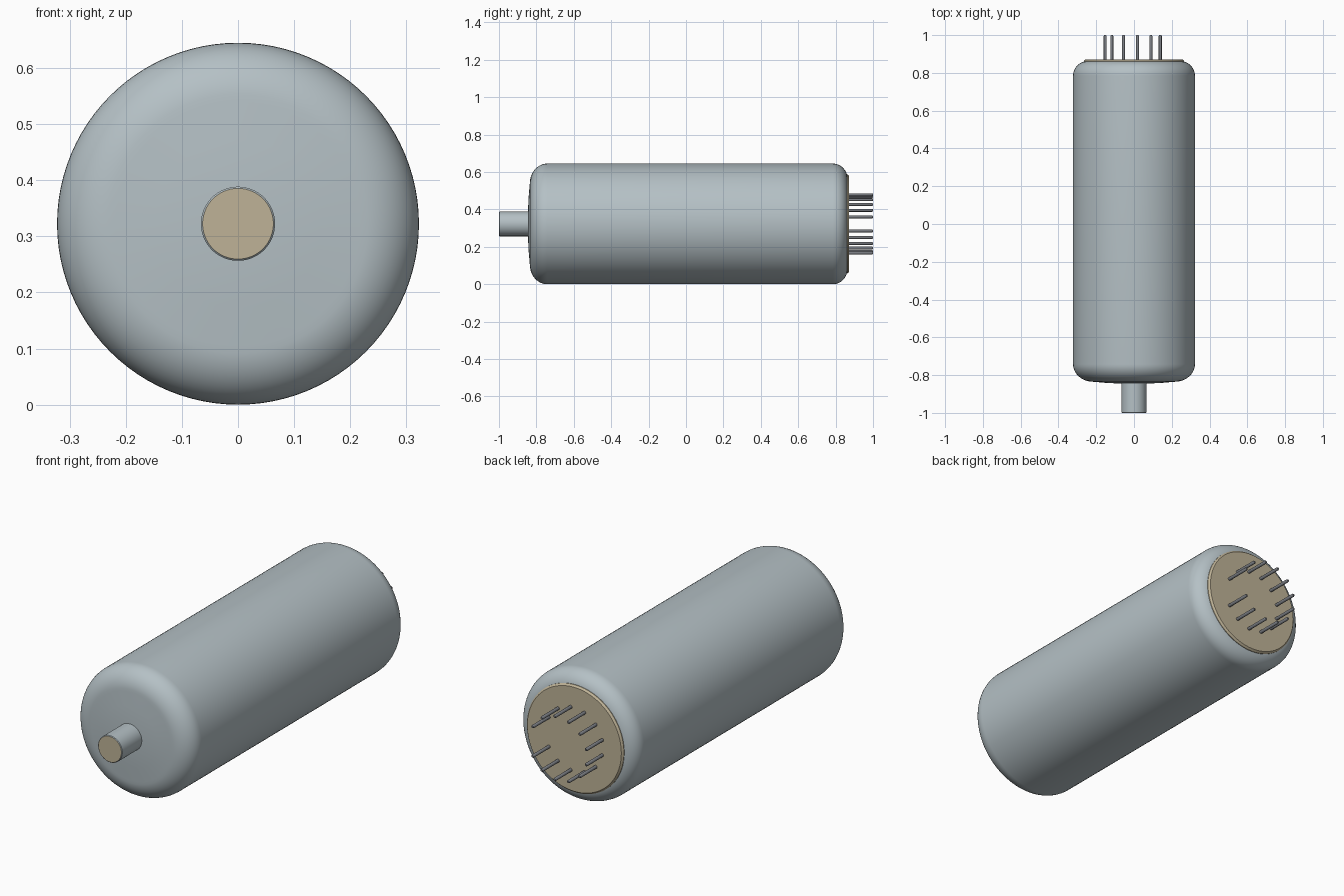
import bpy, bmesh, math

if "Cube" in bpy.data.objects:
    bpy.data.objects.remove(bpy.data.objects["Cube"], do_unlink=True)

R = 0.3225          # body radius, also the height of the axis


def material(name, rgb):
    m = bpy.data.materials.new(name)
    m.use_nodes = True
    col = (*rgb, 1.0)
    m.diffuse_color = col
    m.node_tree.nodes["Principled BSDF"].inputs["Base Color"].default_value = col
    return m


glass = material("grey blue glass", (0.46, 0.53, 0.56))
tan = material("tan base", (0.52, 0.45, 0.31))
metal = material("dark pin metal", (0.19, 0.20, 0.22))


def lathe(name, profile, mats, x=0.0, z=R, sides=96, cap_rule=None):
    """Turn (radius, y) points about the y axis; zero radius closes an end."""
    bm = bmesh.new()
    rings = []
    for r, y in profile:
        n = 1 if r == 0 else sides
        rings.append([bm.verts.new((r * math.cos(2 * math.pi * i / sides), y,
                                    r * math.sin(2 * math.pi * i / sides))) for i in range(n)])
    for a, b in zip(rings, rings[1:]):
        for i in range(sides):
            j = (i + 1) % sides
            corners = [a[i % len(a)], a[j % len(a)], b[j % len(b)], b[i % len(b)]]
            bm.faces.new(list(dict.fromkeys(corners)))
    bmesh.ops.recalc_face_normals(bm, faces=bm.faces)
    if cap_rule:
        for f in bm.faces:
            f.material_index = 1 if cap_rule(f) else 0
    me = bpy.data.meshes.new(name)
    bm.to_mesh(me)
    bm.free()
    for m in mats:
        me.materials.append(m)
    ob = bpy.data.objects.new(name, me)
    ob.location = (x, 0, z)
    bpy.context.collection.objects.link(ob)
    bpy.ops.object.select_all(action='DESELECT')
    ob.select_set(True)
    bpy.context.view_layer.objects.active = ob
    bpy.ops.object.shade_smooth_by_angle(angle=math.radians(35))
    return ob


def corner(r0, y0, rr, ry, start, end, steps=12):
    """Points on an elliptical corner between two angles in degrees."""
    pts = []
    for i in range(steps + 1):
        a = math.radians(start + (end - start) * i / steps)
        pts.append((r0 + rr * math.cos(a), y0 + ry * math.sin(a)))
    return pts


# Glass envelope: shallow domed front, long cylinder, rounded shoulder at the back
envelope = [(0, -0.846), (0.07, -0.845), (0.15, -0.841)]
envelope += corner(R - 0.105, -0.742, 0.105, 0.093, -90, 0)
envelope += corner(R - 0.08, 0.785, 0.08, 0.078, 0, 90)
envelope += [(0, 0.863)]
lathe("glass_envelope", envelope, [glass])

# Front stem with a tan end face
lathe("front_stem", [(0, -0.84), (0.066, -0.84), (0.066, -0.997), (0.063, -1.0), (0, -1.0)],
      [glass, tan], cap_rule=lambda f: f.normal.y < -0.9)

# Rear base disc
lathe("base_disc", [(0, 0.85), (0.265, 0.85), (0.265, 0.863), (0.257, 0.872), (0, 0.872)], [tan])

# Contact pins: thirteen even positions with the one at +x left empty
for k in range(1, 13):
    a = 2 * math.pi * k / 13
    lathe(f"contact_pin_{k}",
          [(0, 0.865), (0.008, 0.865), (0.008, 0.995), (0.005, 1.0), (0, 1.0)],
          [metal], x=0.157 * math.cos(a), z=R + 0.157 * math.sin(a), sides=16)
